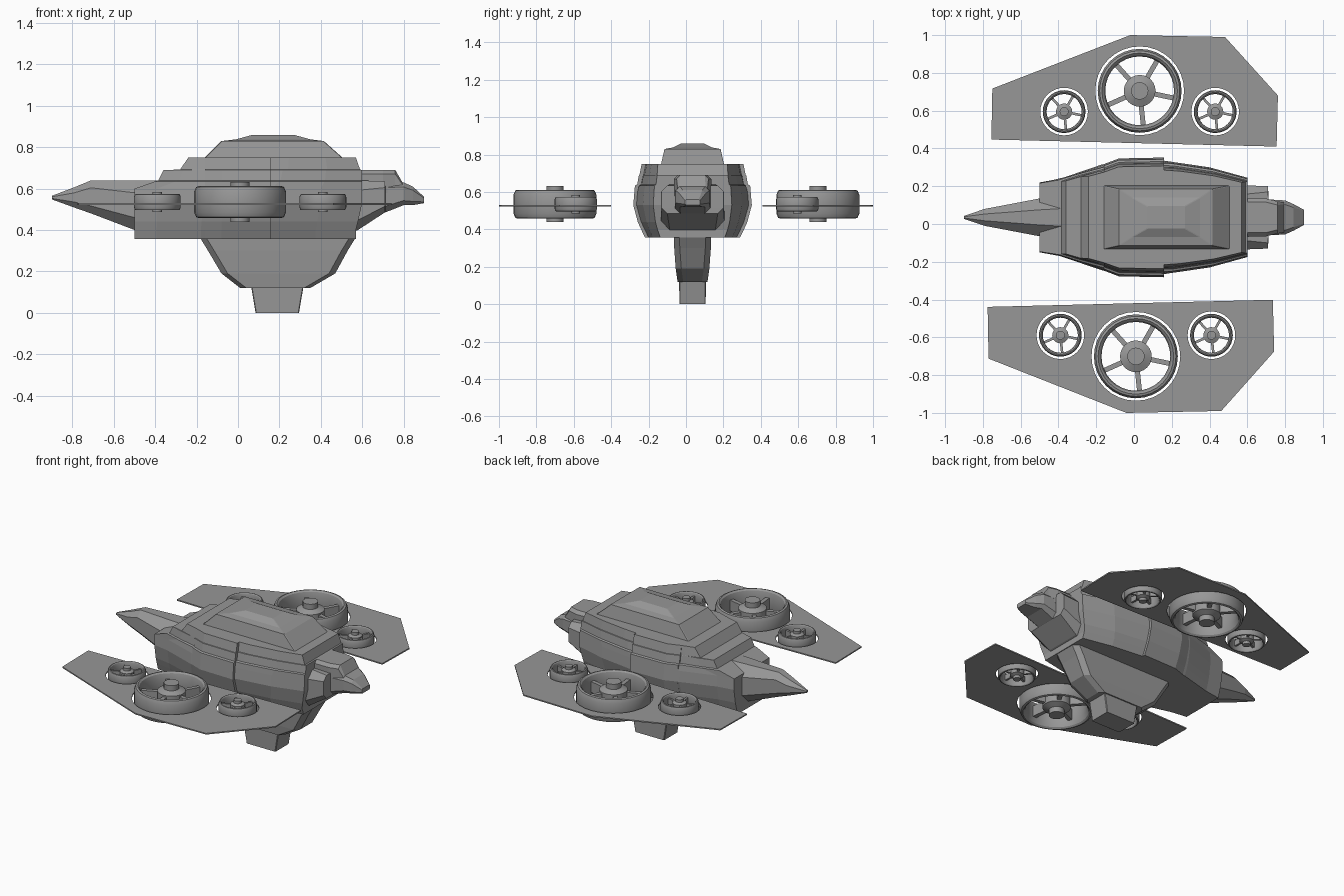
import bpy, bmesh, math
from mathutils import Vector

cube = bpy.data.objects.get("Cube")
if cube:
    bpy.data.objects.remove(cube, do_unlink=True)

GREY = (0.31, 0.31, 0.31, 1)
grey = bpy.data.materials.new("hull grey")
grey.use_nodes = True
grey.diffuse_color = GREY
grey.node_tree.nodes["Principled BSDF"].inputs["Base Color"].default_value = GREY

MID = 0.035        # centre line of the fuselage
FAN_Z = 0.535


def finish(name, bm, smooth=None):
    bmesh.ops.recalc_face_normals(bm, faces=bm.faces[:])
    mesh = bpy.data.meshes.new(name)
    bm.to_mesh(mesh)
    bm.free()
    mesh.materials.append(grey)
    ob = bpy.data.objects.new(name, mesh)
    bpy.context.collection.objects.link(ob)
    if smooth:
        bpy.ops.object.select_all(action='DESELECT')
        ob.select_set(True)
        bpy.context.view_layer.objects.active = ob
        bpy.ops.object.shade_smooth_by_angle(angle=math.radians(smooth))
    return ob


def loft(name, rings, smooth=None):
    """Skin a list of equal-length rings and cap both ends."""
    bm = bmesh.new()
    loops = [[bm.verts.new(p) for p in ring] for ring in rings]
    n = len(loops[0])
    for a, b in zip(loops, loops[1:]):
        for i in range(n):
            j = (i + 1) % n
            bm.faces.new((a[i], a[j], b[j], b[i]))
    bm.faces.new(loops[0])
    bm.faces.new(loops[-1])
    return finish(name, bm, smooth)


def octagon(u0, u1, v0, v1, c):
    return [(u0 + c, v0), (u1 - c, v0), (u1, v0 + c), (u1, v1 - c),
            (u1 - c, v1), (u0 + c, v1), (u0, v1 - c), (u0, v0 + c)]


def flat_ring(z, x0, x1, hw, c=0.004):
    return [(x, y, z) for x, y in octagon(x0, x1, MID - hw, MID + hw, c)]


def cross_ring(x, hw, z0, z1, cut=0.3):
    c = cut * min(2 * hw, z1 - z0)
    return [(x, y, z) for y, z in octagon(MID - hw, MID + hw, z0, z1, c)]


# Fuselage shell: plan outline stacked through height
PLAN = [(-0.5, 0.185), (-0.39, 0.205), (-0.17, 0.28), (-0.05, 0.3),
        (0.16, 0.3), (0.4, 0.265), (0.6, 0.21)]


def width(x):
    for (xa, wa), (xb, wb) in zip(PLAN, PLAN[1:]):
        if x <= xb:
            return wa + (wb - wa) * (x - xa) / (xb - xa)
    return PLAN[-1][1]


def plan_ring(z, x0, x1, scale, extra=0.0):
    xs = [x0 + (x1 - x0) * (x + 0.5) / 1.1 for x, _ in PLAN]
    side = [(x, width(x) * scale + extra) for x in xs]
    return ([(x, MID + w, z) for x, w in side] +
            [(x, MID - w, z) for x, w in reversed(side)])


LEVELS = [(0.357, -0.5, 0.57, 0.79), (0.4, -0.5, 0.57, 0.86),
          (0.44, -0.5, 0.58, 0.92), (0.53, -0.5, 0.6, 1.0),
          (0.6, -0.5, 0.6, 0.98), (0.635, -0.4, 0.6, 0.97),
          (0.64, -0.385, 0.6, 0.93), (0.69, -0.36, 0.6, 0.9),
          (0.692, -0.28, 0.59, 0.89), (0.75, -0.24, 0.57, 0.85)]
loft("fuselage", [plan_ring(*lv) for lv in LEVELS])

# Raised panel wrapped around the middle of the fuselage
panel = []
for z, _, _, s in LEVELS:
    side = [(-0.16, 0.0), (-0.08, 0.017), (0.16, 0.017)]
    pts = [(x, width(x) * s + e) for x, e in side]
    panel.append([(x, MID + w, z) for x, w in pts] +
                 [(x, MID - w, z) for x, w in reversed(pts)])
loft("middle_panel", panel)

# Canopy with a low ridge
loft("canopy", [flat_ring(*r) for r in [
    (0.74, -0.165, 0.51, 0.17), (0.75, -0.16, 0.505, 0.168),
    (0.83, -0.08, 0.415, 0.15), (0.838, -0.01, 0.35, 0.105),
    (0.86, 0.07, 0.27, 0.06)]])

# Nose
loft("nose", [cross_ring(*r) for r in [
    (-0.9, 0.008, 0.548, 0.565), (-0.79, 0.045, 0.508, 0.607),
    (-0.71, 0.06, 0.48, 0.64), (-0.5, 0.1, 0.4, 0.64),
    (-0.36, 0.12, 0.39, 0.64)]])

# Tail: stepped body and raised spine
loft("tail_body", [cross_ring(*r, 0.2) for r in [
    (0.5, 0.17, 0.37, 0.64), (0.58, 0.17, 0.4, 0.64), (0.71, 0.165, 0.485, 0.635),
    (0.712, 0.095, 0.485, 0.635), (0.8, 0.09, 0.52, 0.63),
    (0.845, 0.07, 0.52, 0.61), (0.9, 0.04, 0.53, 0.56)]])
loft("tail_spine", [cross_ring(*r, 0.15) for r in [
    (0.5, 0.1, 0.56, 0.69), (0.7, 0.1, 0.56, 0.69),
    (0.76, 0.085, 0.56, 0.69), (0.795, 0.08, 0.56, 0.63)]])

# Keel and foot
loft("keel", [flat_ring(*r, 0.03) for r in [
    (0.4, -0.2, 0.57, 0.1), (0.357, -0.18, 0.565, 0.1), (0.3, -0.145, 0.53, 0.098),
    (0.19, -0.08, 0.47, 0.09), (0.12, 0.01, 0.35, 0.08)]])
loft("foot", [flat_ring(0.13, 0.063, 0.317, 0.072), flat_ring(0, 0.085, 0.295, 0.07)])


# Fans
def lathe(name, profile, centre, closed, segs=32):
    bm = bmesh.new()
    vs = [bm.verts.new((r, 0, z)) for r, z in profile]
    pairs = list(zip(vs, vs[1:])) + ([(vs[-1], vs[0])] if closed else [])
    geom = vs + [bm.edges.new(p) for p in pairs]
    bmesh.ops.spin(bm, geom=geom, cent=(0, 0, 0), axis=(0, 0, 1),
                   angle=math.tau, steps=segs, use_duplicate=False)
    bmesh.ops.remove_doubles(bm, verts=bm.verts[:], dist=0.0005)
    bmesh.ops.translate(bm, verts=bm.verts[:], vec=centre)
    return finish(name, bm, 30)


def both_sides(half):
    return half + [(r, -z) for r, z in reversed(half)]


RING = both_sides([(0.182, 0.04), (0.19, 0.068), (0.2, 0.077), (0.212, 0.073), (0.222, 0.05)])
HUB = both_sides([(0, 0.096), (0.046, 0.096), (0.046, 0.062), (0.084, 0.045)])


def fan(name, x, y, size):
    centre = Vector((x, y, FAN_Z))
    scaled = lambda prof: [(r * size, z * size) for r, z in prof]
    lathe(name + "_ring", scaled(RING), centre, True)
    lathe(name + "_hub", scaled(HUB), centre, False, 24)
    bm = bmesh.new()
    for k in range(5):
        a = math.radians(60 + 72 * k)
        out, side = Vector((math.cos(a), math.sin(a), 0)), Vector((-math.sin(a), math.cos(a), 0))
        spoke = bmesh.ops.create_cube(bm, size=1)["verts"]
        for v in spoke:
            c = v.co.copy()
            v.co = centre + size * (out * (0.13 + c.x * 0.12) + side * c.y * 0.026
                                    + Vector((0, 0, c.z * 0.07)))
    finish(name + "_spokes", bm)


# Wings: thin plates with round openings
WING = [(-0.755, 0.447), (0.755, 0.41), (0.762, 0.68), (0.482, 0.99), (-0.02, 1.0), (-0.75, 0.717)]
FANS = [("main", 0.03, 0.705, 1.0), ("front", -0.37, 0.595, 0.51), ("rear", 0.43, 0.595, 0.51)]


def wing(label, place):
    bm = bmesh.new()
    loops = [[place(x, y) for x, y in WING]]
    for part, x, y, size in FANS:
        cx, cy = place(x, y)
        r = 0.235 * size if size == 1 else 0.126
        loops.append([(cx + r * math.cos(math.tau * i / 32),
                       cy + r * math.sin(math.tau * i / 32)) for i in range(32)])
        fan(f"{label}_{part}_fan", cx, cy, size)
    edges = []
    for loop in loops:
        vs = [bm.verts.new((x, y, 0.522)) for x, y in loop]
        edges += [bm.edges.new((a, b)) for a, b in zip(vs, vs[1:] + vs[:1])]
    bmesh.ops.triangle_fill(bm, edges=edges, use_beauty=True, use_dissolve=False,
                            normal=(0, 0, 1))
    top = bmesh.ops.extrude_face_region(bm, geom=bm.faces[:])["geom"]
    bmesh.ops.translate(bm, vec=(0, 0, 0.008),
                        verts=[g for g in top if isinstance(g, bmesh.types.BMVert)])
    finish(label + "_wing", bm)


wing("back", lambda x, y: (x, y))
wing("front", lambda x, y: (x - 0.02, -y + (1 - y) * 0.015))
